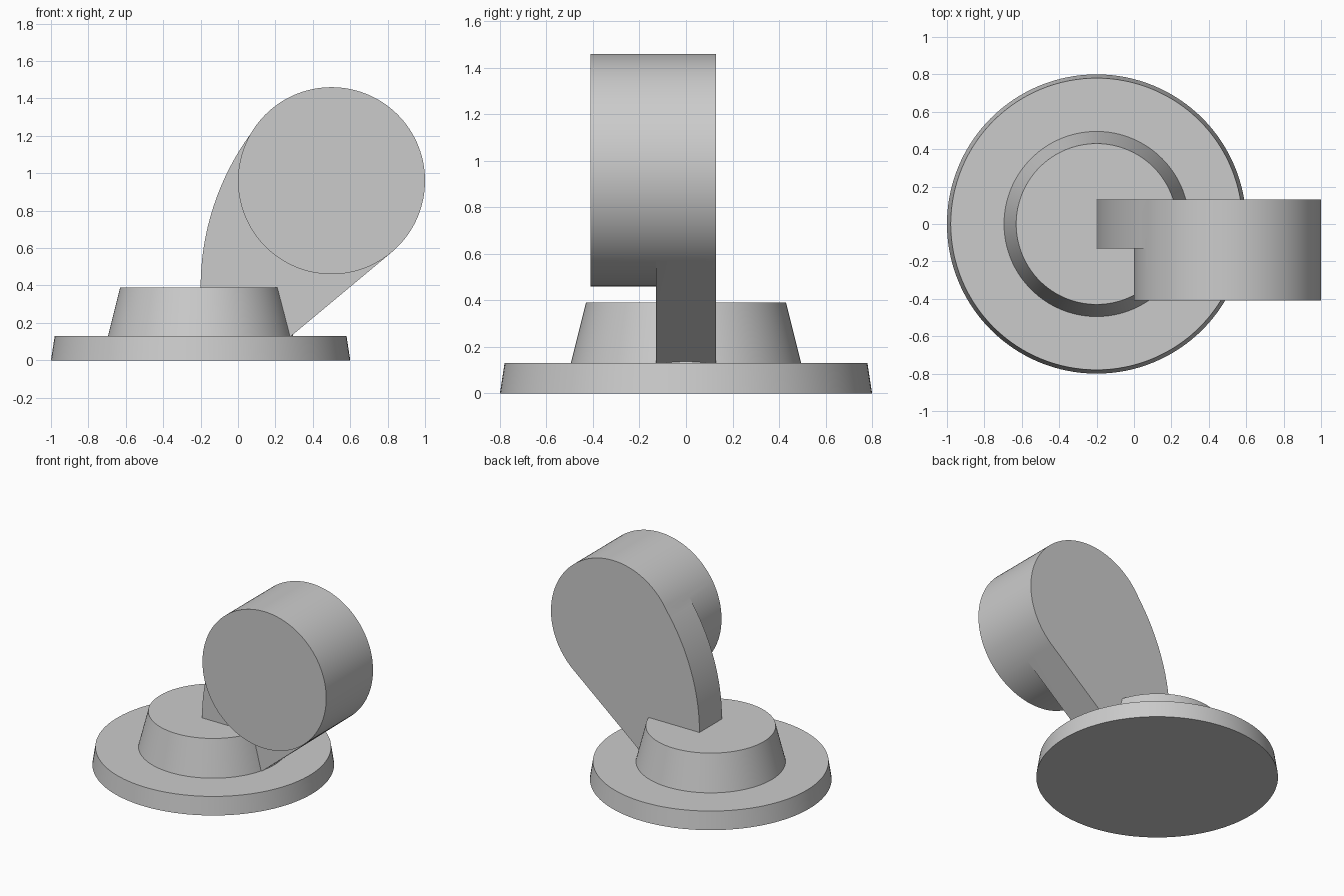
import bpy, bmesh
from math import sin, cos, asin, radians, hypot

cube = bpy.data.objects.get("Cube")
if cube:
    bpy.data.objects.remove(cube, do_unlink=True)

grey = bpy.data.materials.new("plain_grey")
grey.use_nodes = True
colour = (0.6, 0.6, 0.6, 1)
grey.diffuse_color = colour
grey.node_tree.nodes["Principled BSDF"].inputs["Base Color"].default_value = colour


def finish(obj):
    obj.data.materials.clear()
    obj.data.materials.append(grey)
    bpy.ops.object.select_all(action="DESELECT")
    obj.select_set(True)
    bpy.context.view_layer.objects.active = obj
    bpy.ops.object.shade_smooth_by_angle(angle=radians(25))


def tapered_disc(name, r_bottom, r_top, z_low, z_high):
    bpy.ops.mesh.primitive_cone_add(vertices=128, radius1=r_bottom, radius2=r_top,
                                    depth=z_high - z_low,
                                    location=(-0.2, 0, (z_low + z_high) / 2))
    obj = bpy.context.object
    obj.name = name
    finish(obj)


# Flange and collar
tapered_disc("base_flange", 0.8, 0.78, 0, 0.13)
tapered_disc("base_collar", 0.495, 0.43, 0.13, 0.39)

# Round knob with a flat arm that runs down into the collar
FRONT, MIDDLE, BACK = -0.41, -0.13, 0.13
SIDES, LOW, HIGH = 120, 103, 50     # the arm leaves the circle at LOW and HIGH
circle = [(0.5 + 0.5 * cos(radians(i * 360 / SIDES)),
           0.96 + 0.5 * sin(radians(i * 360 / SIDES))) for i in range(SIDES)]

# Arm spine: an arc, upright at the collar, up to the circle
start = (-0.2, 0.39)
dx, dz = circle[HIGH][0] - start[0], circle[HIGH][1] - start[1]
radius = hypot(dx, dz) ** 2 / (2 * dx)
sweep = asin(dz / radius)
steps = 16
spine = [(start[0] + radius * (1 - cos(sweep * k / steps)),
          start[1] + radius * sin(sweep * k / steps)) for k in range(steps - 1, -1, -1)]
web = spine + [(-0.2, 0.13), (0.285, 0.13)]

bm = bmesh.new()


def ring(points, y):
    return [bm.verts.new((x, y, z)) for x, z in points]


def wall(a, b):
    for i in range(len(a) - 1):
        bm.faces.new((a[i], a[i + 1], b[i + 1], b[i]))


front, middle, back = (ring(circle, y) for y in (FRONT, MIDDLE, BACK))
web_mid, web_back = ring(web, MIDDLE), ring(web, BACK)


def outer(r):
    """The exposed part of the circle, from the arm's underside round to its top."""
    return r[LOW:] + r[:HIGH + 1]


wall(front + front[:1], middle + middle[:1])
wall(outer(middle), outer(back))
wall([middle[HIGH]] + web_mid + [middle[LOW]], [back[HIGH]] + web_back + [back[LOW]])
bm.faces.new(front)
bm.faces.new(outer(back) + web_back)
bm.faces.new(web_mid + middle[LOW:HIGH:-1] + [middle[HIGH]])
bmesh.ops.delete(bm, geom=[v for v in bm.verts if not v.link_faces], context="VERTS")
bmesh.ops.recalc_face_normals(bm, faces=bm.faces)
mesh = bpy.data.meshes.new("knob_and_arm")
bm.to_mesh(mesh)
bm.free()
knob = bpy.data.objects.new("knob_and_arm", mesh)
bpy.context.collection.objects.link(knob)
finish(knob)
